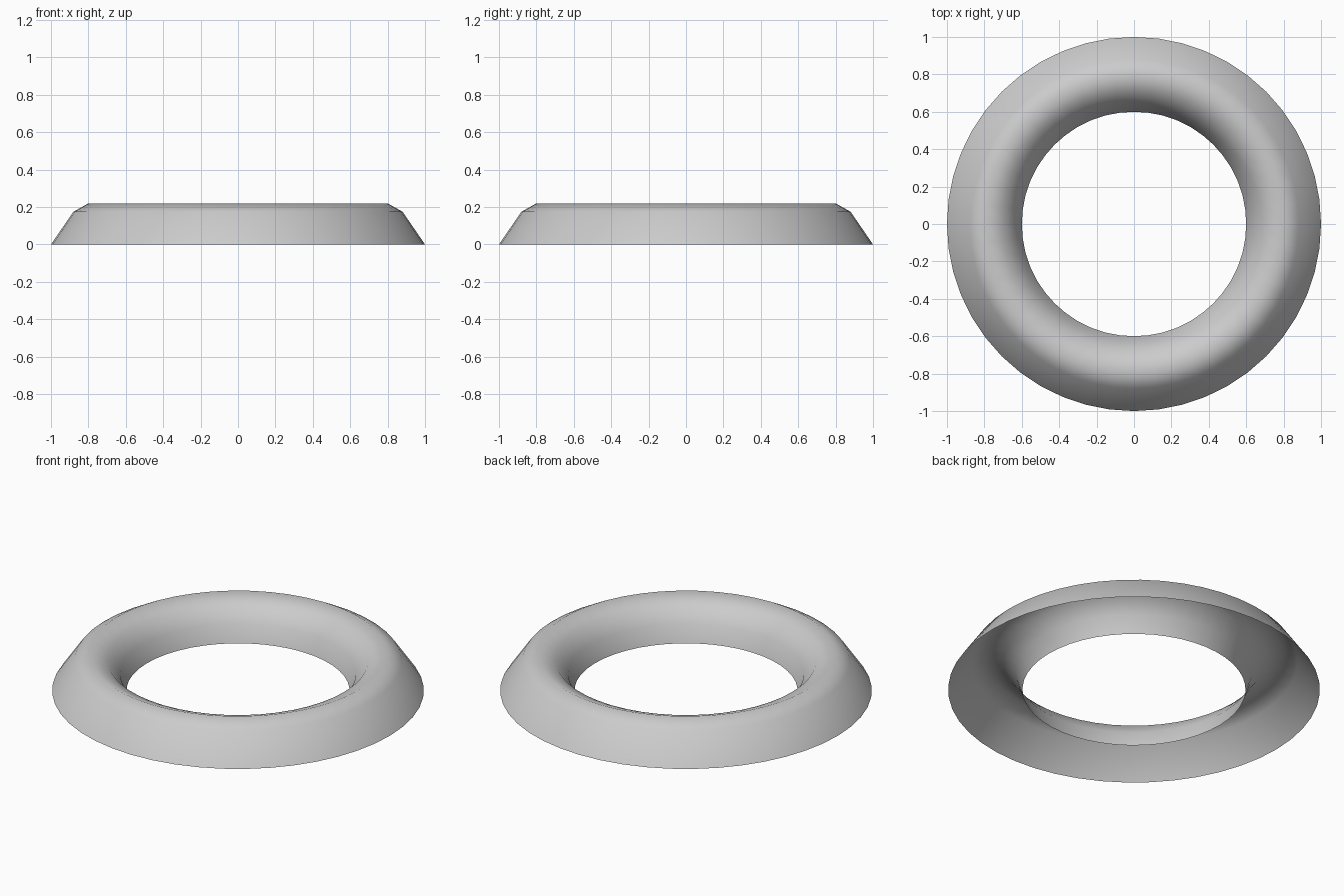
import bpy, bmesh, math

if "Cube" in bpy.data.objects:
    bpy.data.objects.remove(bpy.data.objects["Cube"])

# Open cross-section of the ring shell: (radius, height), outer foot to inner foot
PROFILE = [(1.0, 0.0), (0.88, 0.175), (0.80, 0.22), (0.70, 0.18),
           (0.635, 0.10), (0.60, 0.0)]
SIDES = 48


def lathe(name, profile, sides):
    bm = bmesh.new()
    rings = []
    for r, z in profile:
        rings.append([bm.verts.new((r * math.cos(2 * math.pi * i / sides),
                                    r * math.sin(2 * math.pi * i / sides), z))
                      for i in range(sides)])
    for a, b in zip(rings, rings[1:]):
        for i in range(sides):
            j = (i + 1) % sides
            bm.faces.new((a[i], a[j], b[j], b[i])).smooth = True
    mesh = bpy.data.meshes.new(name)
    bm.to_mesh(mesh)
    bm.free()
    obj = bpy.data.objects.new(name, mesh)
    bpy.context.collection.objects.link(obj)
    return obj


# Hollow ring, open underneath
lathe("ring_shell", PROFILE, SIDES)
